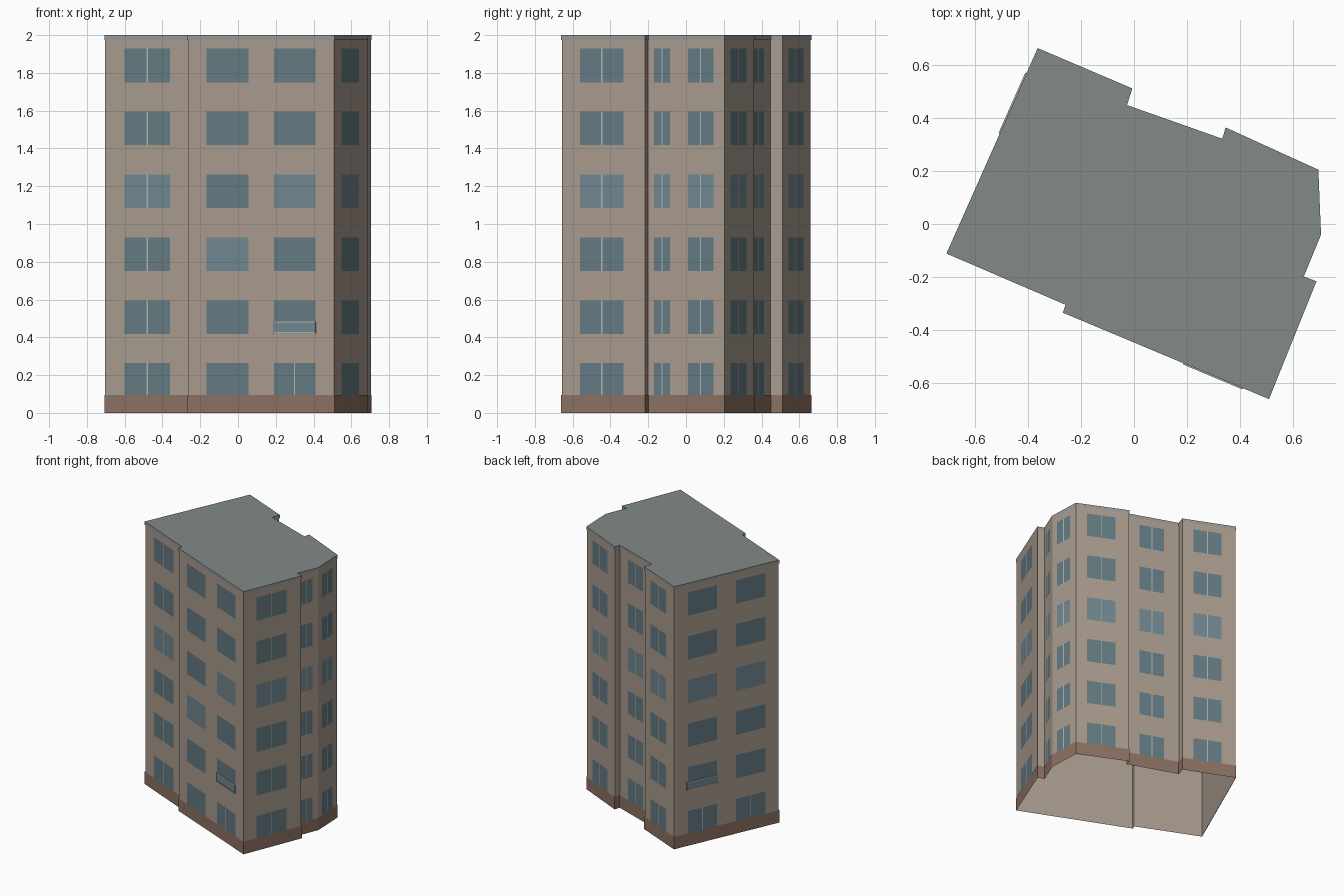
import bpy
from mathutils import Vector

if "Cube" in bpy.data.objects:
    bpy.data.objects.remove(bpy.data.objects["Cube"])

def material(name, rgb):
    m = bpy.data.materials.new(name)
    m.diffuse_color = (*[(c / 255) ** 2.2 for c in rgb], 1)
    m.use_nodes = True
    m.node_tree.nodes["Principled BSDF"].inputs["Base Color"].default_value = m.diffuse_color
    return m

WALL = material("wall_beige", (168, 154, 141))
BASE = material("base_brown", (139, 112, 98))
ROOF = material("roof_grey", (128, 137, 133))
TRIM = material("trim_grey", (150, 152, 150))
GLASS = material("glass_blue", (100, 122, 130))
GLASS_LIGHT = material("glass_light", (112, 134, 143))
FRAME = material("frame_pale", (178, 180, 172))

def mesh_object(name, verts, faces, mat):
    me = bpy.data.meshes.new(name)
    me.from_pydata(verts, [], faces)
    me.materials.append(mat)
    ob = bpy.data.objects.new(name, me)
    bpy.context.collection.objects.link(ob)
    return ob

# Footprint, counterclockwise from the left corner
plan = [Vector(p) for p in [
    (-.704, -.11), (-.255, -.303), (-.265, -.333), (.508, -.657),
    (.685, -.218), (.637, -.2), (.703, -.04), (.693, .203),
    (.348, .36), (.335, .318), (-.03, .447), (-.01, .51), (-.362, .66)]]
N = len(plan)

def side(i):
    a, b = plan[i], plan[(i + 1) % N]
    d = (b - a).normalized()
    return a, b, Vector((d.y, -d.x))

def offset(dist):
    pts = []
    for i in range(N):
        n0, n1 = side(i - 1 if i else N - 1)[2], side(i)[2]
        pts.append(plan[i] + (n0 + n1) * dist / (1 + n0.dot(n1)))
    return pts

def ring(name, pts, z0, z1, mat):
    verts = [(p.x, p.y, z) for z in (z0, z1) for p in pts]
    faces = [(i, (i + 1) % N, N + (i + 1) % N, N + i) for i in range(N)]
    return mesh_object(name, verts, faces, mat)

# Walls (open below), plinth, roof edge and roof
ring("walls", plan, 0, 2, WALL)
ring("plinth", offset(.003), 0, .095, BASE)
ring("roof_edge", offset(.003), 1.975, 2, TRIM)
mesh_object("roof", [(p.x, p.y, 2) for p in offset(.003)], [tuple(range(N))], ROOF)

class Panels:
    """Collects flat rectangles lying just off a wall."""
    def __init__(self):
        self.v, self.f = [], []
    def add(self, i, t0, t1, z0, z1, out):
        a, b, n = side(i)
        p, q = a.lerp(b, t0) + n * out, a.lerp(b, t1) + n * out
        k = len(self.v)
        self.v += [(p.x, p.y, z0), (q.x, q.y, z0), (q.x, q.y, z1), (p.x, p.y, z1)]
        self.f.append((k, k + 1, k + 2, k + 3))

glass, light, bars = Panels(), Panels(), Panels()

# Window columns: wall index, start, end, bars on every floor
columns = [(0, .233, .767, True), (2, .129, .414, False), (2, .589, .873, False),
           (3, .22, .745, True), (5, .19, .72, True), (6, .206, .761, True),
           (7, .204, .745, True), (9, .25, .715, True), (11, .2, .73, True),
           (12, .13, .41, False), (12, .59, .873, False)]
for c, (i, t0, t1, barred) in enumerate(columns):
    a, b, _ = side(i)
    half = .003 / (b - a).length
    for floor in range(6):
        z = .085 + .333 * floor
        pale = (floor == 3 and c != 1) or (floor == 2 and c == 1)
        (light if pale else glass).add(i, t0, t1, z, z + .178, .0015)
        if barred or (floor == 0 and c != 1):
            m = (t0 + t1) / 2
            bars.add(i, m - half, m + half, z, z + .178, .0025)
mesh_object("windows", glass.v, glass.f, GLASS)
mesh_object("pale_windows", light.v, light.f, GLASS_LIGHT)
mesh_object("window_bars", bars.v, bars.f, FRAME)

# Shallow balcony boxes with a pale top rail and floor edge
def slab(name, i, t0, t1, z0, z1, depth, mat):
    a, b, n = side(i)
    p, q = a.lerp(b, t0), a.lerp(b, t1)
    base = [p, p + n * depth, q + n * depth, q]
    verts = [(v.x, v.y, z) for z in (z0, z1) for v in base]
    faces = [(0, 1, 5, 4), (1, 2, 6, 5), (2, 3, 7, 6), (4, 5, 6, 7), (3, 2, 1, 0)]
    mesh_object(name, verts, faces, mat)

for tag, i, t0, t1 in (("front", 2, .585, .877), ("left", 12, .12, .415)):
    slab(tag + "_balcony_glass", i, t0, t1, .428, .478, .006, GLASS_LIGHT)
    slab(tag + "_balcony_rail", i, t0, t1, .478, .485, .008, FRAME)
    slab(tag + "_balcony_floor", i, t0, t1, .421, .428, .008, FRAME)
